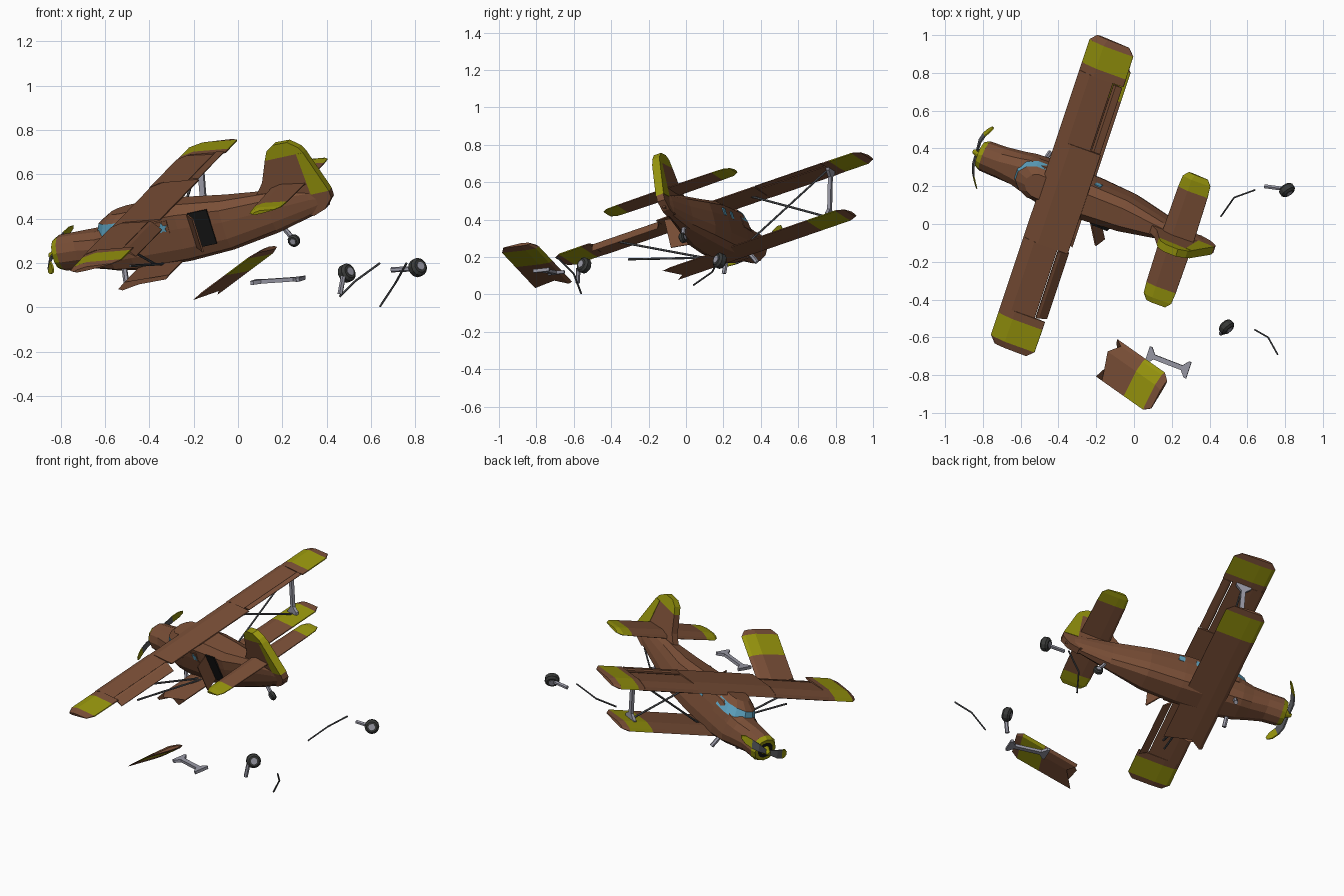
import bpy, bmesh, math
from mathutils import Vector, Matrix

if "Cube" in bpy.data.objects:
    bpy.data.objects.remove(bpy.data.objects["Cube"])

def mat(name, r, g, b):
    m = bpy.data.materials.new(name)
    m.diffuse_color = (r, g, b, 1)
    m.use_nodes = True
    m.node_tree.nodes["Principled BSDF"].inputs["Base Color"].default_value = m.diffuse_color
    return m

BROWN = mat("brown", .195, .078, .038)
YELLOW = mat("olive_yellow", .31, .30, .004)
BLUE = mat("glass_blue", .115, .38, .55)
METAL = mat("light_metal", .32, .32, .38)
WIRE = mat("dark_metal", .10, .105, .115)
TYRE = mat("tyre", .04, .042, .04)
BLACK = mat("black", .008, .008, .008)

def frame(origin, x, y):
    x = Vector(x).normalized()
    z = x.cross(Vector(y)).normalized()
    m = Matrix((x, z.cross(x), z)).transposed().to_4x4()
    m.translation = Vector(origin)
    return m

# crashed aircraft frame: x backward, y to its right wing, z up
PLANE = frame((-.38, .15, .46), (.908, -.371, .197), (.30, .90, .31))
WORLD = Matrix.Identity(4)

def finish(name, bm, mats, rule=None, M=PLANE):
    bmesh.ops.recalc_face_normals(bm, faces=bm.faces[:])
    if rule:
        for f in bm.faces:
            f.material_index = rule(f.calc_center_median())
    me = bpy.data.meshes.new(name)
    bm.to_mesh(me)
    bm.free()
    for m in mats:
        me.materials.append(m)
    ob = bpy.data.objects.new(name, me)
    ob.matrix_world = M
    bpy.context.collection.objects.link(ob)
    return ob

def loft(name, rings, mats, rule=None, M=PLANE):
    bm = bmesh.new()
    vs = [[bm.verts.new(p) for p in r] for r in rings]
    n = len(rings[0])
    for a, b in zip(vs, vs[1:]):
        for i in range(n):
            bm.faces.new((a[i], a[(i + 1) % n], b[(i + 1) % n], b[i]))
    bm.faces.new(vs[0])
    bm.faces.new(vs[-1])
    return finish(name, bm, mats, rule, M)

def rod(name, pts, r, m, M=PLANE, n=6, r2=None):
    bm = bmesh.new()
    for p, q in zip(pts, pts[1:]):
        p, q = Vector(p), Vector(q)
        T = Matrix.Translation((p + q) / 2) @ (q - p).to_track_quat('Z', 'Y').to_matrix().to_4x4()
        bmesh.ops.create_cone(bm, cap_ends=True, segments=n, radius1=r,
                              radius2=r if r2 is None else r2, depth=(q - p).length, matrix=T)
    return finish(name, bm, [m], None, M)

# ---- fuselage: round cowl blending to a rounded box ----
BOX = [(.55, 1), (.95, .72), (1, .25), (1, -.45), (.85, -.85), (.5, -1)]
CIRC = [(math.sin(math.radians(t)), math.cos(math.radians(t))) for t in range(15, 180, 30)]

def section(a, hw, top, bot, t):
    mid, hh = (top + bot) / 2, (top - bot) / 2
    half = [((1 - t) * c[0] + t * b[0], (1 - t) * c[1] + t * b[1]) for c, b in zip(CIRC, BOX)]
    pts = half + [(-x, z) for x, z in reversed(half)]
    return [(a, x * hw, mid + z * hh) for x, z in pts]

body = [(-.518, .05, -.075, -.175, 0), (-.518, .07, -.055, -.195, 0), (-.49, .083, -.042, -.208, 0),
        (-.40, .086, -.046, -.212, .1), (-.30, .092, -.052, -.235, .5), (-.24, .10, -.045, -.25, .8),
        (-.14, .105, .005, -.265, 1), (.12, .105, -.003, -.275, 1), (.33, .096, -.033, -.268, .9),
        (.55, .055, -.05, -.242, .6), (.74, .028, -.075, -.2, .4), (.82, .012, -.11, -.17, .2)]
loft("fuselage", [section(*s) for s in body], [BROWN, YELLOW, BLACK],
     lambda c: 2 if c.x < -.517 and abs(c.y) < .01 and abs(c.z + .125) < .01 else 1 if c.x < -.49 else 0)

# ---- cockpit with wrapped glass band ----
plan = [(-.10, -.108), (-.2, -.106), (-.26, -.08), (-.30, -.03)]
plan += [(a, -c) for a, c in reversed(plan)]
cab = [[(-.10 + (a + .10) * k, c * kc, h) for a, c in plan]
       for h, k, kc in ((-.12, 1, 1), (-.075, .99, .98), (-.02, .86, .85), (.012, .55, .6))]
loft("cockpit", cab, [BROWN, BLUE],
     lambda c: 1 if -.06 < c.z < -.03 and -.30 < c.x < -.11 else 0)

# ---- wings: station = (span, lead x, lead z, trail x, trail z, thickness) ----
FOIL = [(0, 0), (.08, .6), (.35, 1), (1, .12), (1, -.12), (.35, -.5), (.08, -.45)]

def wing(name, stations, band=(9, 9), jag=0, M=PLANE):
    rings = [[(a0 + f * (a1 - a0), c, h0 + f * (h1 - h0) + g * t) for f, g in FOIL]
             for c, a0, h0, a1, h1, t in stations]
    if jag:
        rings[-1] = [(x, y + jag * (1 if i % 2 else -1), z) for i, (x, y, z) in enumerate(rings[-1])]
    return loft(name, rings, [BROWN, YELLOW],
                lambda c: 1 if band[0] < abs(c.y) < band[1] else 0, M)

half = [(0, .128), (.29, .128), (.29, .068), (.69, .068), (.69, .128), (.735, .128), (.868, .126)]
right = [(c, -.128, 0, a, 0, .024) for c, a in half] + [(.905, -.095, 0, .09, 0, .012)]
wing("upper_wing", [(-s[0],) + s[1:] for s in reversed(right[1:])] + right, (.73, .87))
for side, drop, nm in ((1, .004, "right"), (-1, -.045, "left")):
    wing(nm + "_flap", [(side * c, .072, .003, .124, drop, .012) for c in (.295, .685)])

low = (-.15, -.262, .085, -.262, .022)
wing("lower_right_wing", [(c,) + low for c in (0, .52, .69)] +
     [(.73, -.12, -.262, .05, -.262, .012)], (.52, .69))
wing("lower_left_wing_stub", [(c,) + low for c in (0, -.2, -.31)], jag=.025)
wreck = frame((-.135, -.715, .06), (-.5, -.86, -.14), (.667, -.538, .513))
foil = (-.115, 0, .115, 0, .022)
wing("broken_wing_tip", [(c,) + foil for c in (.36, .33, .19, .02)][1:] and
     [(.385, -.085, 0, .085, 0, .012), (.345,) + foil, (.2,) + foil, (.01,) + foil],
     (.2, .345), jag=.025, M=wreck)

# ---- tail ----
tail = [(-.375, .60, -.045, .71, -.045, .01), (-.345, .575, -.045, .735, -.045, .018),
        (-.28, .57, -.045, .74, -.045, .018), (0, .565, -.045, .745, -.045, .022)]
wing("tailplane", tail + [(-s[0],) + s[1:] for s in reversed(tail[:-1])], (.28, .4))

def fin_slab(name, outline, t, m):
    loft(name, [[(a, y, h) for a, h in outline] for y in (-t, t)], [m])

fin_slab("fin", [(.49, -.06), (.545, .0), (.59, .098), (.77, .098), (.745, .088), (.755, -.1),
                 (.845, -.1), (.845, -.135), (.80, -.18), (.74, -.2), (.6, -.15)], .021, BROWN)
fin_slab("fin_cap", [(.59, .098), (.612, .14), (.65, .162), (.72, .16), (.765, .125), (.78, .098)], .021, YELLOW)
fin_slab("rudder", [(.745, .098), (.78, .098), (.845, -.1), (.755, -.1)], .023, YELLOW)

# ---- propeller ----
rod("spinner", [(-.515, 0, -.125), (-.56, 0, -.125)], .03, YELLOW, n=10, r2=.01)
for side, ang, nm in ((1, 18, "right"), (-1, 8, "left")):
    ca, sa = math.cos(math.radians(ang)), math.sin(math.radians(ang))
    rings = []
    for r, a, w in ((.0, -.54, .01), (.08, -.537, .02), (.13, -.522, .022), (.17, -.50, .02), (.195, -.485, .008)):
        c, h = side * r * ca, -.125 + r * sa * side
        rings.append([(a - .004 - .5 * w, c, h - w), (a + .004 - .5 * w, c, h - w),
                      (a + .004 + .5 * w, c, h + w), (a - .004 + .5 * w, c, h + w)])
    loft(nm + "_propeller_blade", rings, [WIRE, YELLOW], lambda c: 1 if abs(c.y) > .12 else 0)

# ---- windows, doorway, open door ----
def plate(name, a0, a1, h0, h1, c, m, t=.004):
    loft(name, [[(a0, y, h0), (a1, y, h0), (a1, y, h1), (a0, y, h1)] for y in (c - t, c + t)], [m])

plate("doorway", .185, .28, -.21, -.045, -.1, BLACK)
for a in (.045, .15):
    plate("right_window", a - .018, a + .018, -.105, -.065, .102, BLUE)
plate("left_window_frame", .022, .078, -.116, -.056, -.102, BROWN)
star = [(.05 + r * math.sin(i * math.pi / 5), -.086 + r * math.cos(i * math.pi / 5))
        for i in range(10) for r in ((.026, .013)[i % 2],)]
loft("left_window", [[(a, y, h) for a, h in star] for y in (-.109, -.102)], [BLUE])
loft("open_door", [[(.178 + d, -.098, h), (.186 + d, -.098, h), (.25 + d, -.205, h), (.242 + d, -.205, h)]
                   for h, d in ((-.21, 0), (-.05, 0))], [BROWN])

# ---- interplane struts ----
SHAPE = [(.045, 0), (.045, .06), (.013, .17), (.013, .83), (.045, .94), (.045, 1)]
SHAPE += [(-w, t) for w, t in reversed(SHAPE)]

def strut(name, p, q, wide, M):
    p, q, w = Vector(p), Vector(q), Vector(wide).normalized()
    n = (q - p).cross(w).normalized() * .009
    loft(name, [[p.lerp(q, t) + w * s + n * k for s, t in SHAPE] for k in (-1, 1)], [METAL], None, M)

strut("right_strut", (-.03, .61, -.25), (0, .69, -.004), (1, 0, 0), PLANE)
strut("fallen_strut", (.07, -.69, .115), (.29, -.775, .13), (.3, .9, .1), WORLD)

# ---- bracing wires ----
rod("right_wire", [(-.03, .1, -.25), (0, .67, -.005)], .006, WIRE)
rod("right_wire", [(0, .22, -.005), (-.03, .61, -.25)], .006, WIRE)
rod("left_wire", [(-.03, -.1, -.25), (.024, -.56, -.01)], .006, WIRE)
rod("left_loose_wire", [(0, -.1, -.25), (.02, -.53, -.12)], .006, WIRE)
rod("fallen_wire", [(.46, .04, .05), (.53, .14, .12), (.64, .18, .2)], .005, WIRE, WORLD)
rod("fallen_wire", [(.64, -.56, .004), (.71, -.60, .11), (.76, -.69, .2)], .005, WIRE, WORLD)

# ---- wheels and legs ----
def wheel(name, centre, axis, r, w, M):
    c, d = Vector(centre), Vector(axis).normalized() * w
    bm_pts = [(-1, .72), (-.55, 1), (.55, 1), (1, .72)]
    q = d.to_track_quat('Z', 'Y')
    rings = [[c + d * k + q @ Vector((r * s * math.cos(i * math.pi / 6), r * s * math.sin(i * math.pi / 6), 0))
              for i in range(12)] for k, s in bm_pts]
    loft(name + "_tyre", rings, [TYRE], None, M)
    rod(name + "_hub", [c - d * 1.12, c + d * 1.12], r * .45, METAL, M, 10)

wheel("fallen_wheel_a", (.49, -.545, .155), (.6, -.65, .3), .042, .024, WORLD)
rod("fallen_leg_a", [(.46, -.58, .06), (.475, -.575, .14), (.49, -.545, .155)], .012, METAL, WORLD)
wheel("fallen_wheel_b", (.81, .18, .18), (.5, -.75, .3), .042, .024, WORLD)
rod("fallen_leg_b", [(.69, .20, .17), (.80, .185, .175)], .012, METAL, WORLD)
wheel("tail_wheel", (.605, -.01, -.295), (.1, 1, 0), .028, .014, PLANE)
rod("tail_wheel_leg", [(.57, 0, -.225), (.605, -.01, -.29)], .012, METAL)
for y in (-.07, .07):
    rod("broken_gear_stub", [(-.2, y, -.24), (-.2, y * 1.4, -.30)], .013, METAL)
